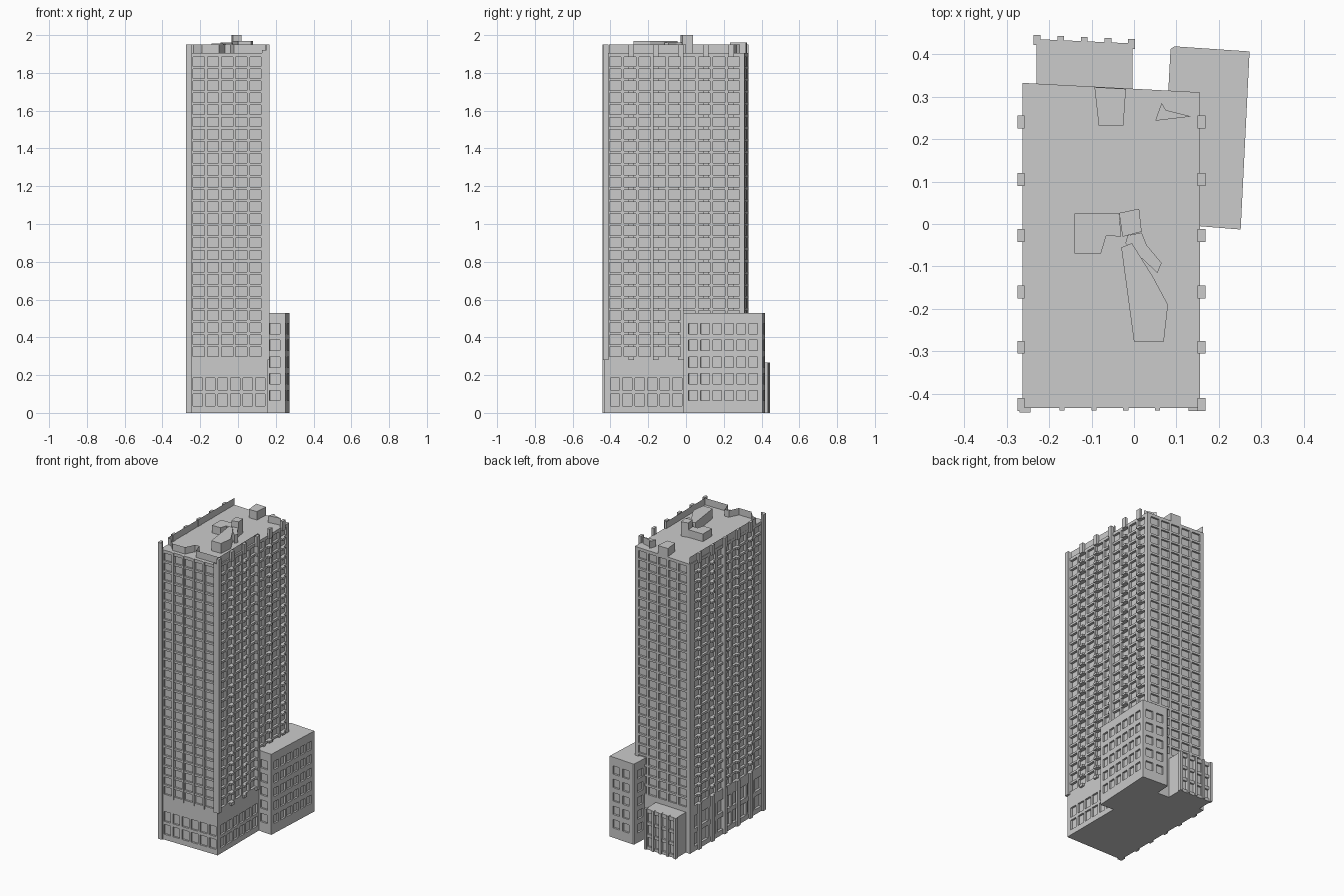
import bpy, bmesh
from mathutils import Vector

if "Cube" in bpy.data.objects:
    bpy.data.objects.remove(bpy.data.objects["Cube"])

ROOF, TOP, BASE = 1.905, 1.95, 0.28


def finish(bm, name, weld=True):
    if weld:
        bmesh.ops.remove_doubles(bm, verts=bm.verts, dist=1e-5)
    me = bpy.data.meshes.new(name)
    bm.to_mesh(me)
    bm.free()
    ob = bpy.data.objects.new(name, me)
    bpy.context.collection.objects.link(ob)
    return ob


def face(bm, pts):
    bm.faces.new([bm.verts.new(p) for p in pts])


def facade(bm, p0, p1, z0, z1, cols=(), w=0.06, rows=(), h=0.05, depth=0.012):
    """Wall from p0 to p1 (outside on the right) with recessed windows.
    cols are distances along the wall, rows are heights of window centres."""
    a, b = Vector((*p0, 0)), Vector((*p1, 0))
    d = (b - a).normalized()
    inward = Vector((-d.y, d.x, 0)) * depth
    us = [0] + [c + s * w / 2 for c in cols for s in (-1, 1)] + [(b - a).length]
    vs = [z0] + [r + s * h / 2 for r in rows for s in (-1, 1)] + [z1]
    for i in range(len(us) - 1):
        for j in range(len(vs) - 1):
            o = [a + d * u + Vector((0, 0, v)) for u, v in
                 ((us[i], vs[j]), (us[i + 1], vs[j]), (us[i + 1], vs[j + 1]), (us[i], vs[j + 1]))]
            if i % 2 and j % 2:
                n = [p + inward for p in o]
                face(bm, n)
                for k in range(4):
                    m = (k + 1) % 4
                    face(bm, (o[k], o[m], n[m], n[k]))
            else:
                face(bm, o)


def cap(bm, pts, z, up=True):
    face(bm, [(x, y, z) for x, y in (pts if up else pts[::-1])])


def add_box(bm, x0, x1, y0, y1, z0, z1):
    prism_into(bm, [(x0, y0), (x1, y0), (x1, y1), (x0, y1)], z0, z1)


def prism_into(bm, pts, z0, z1):
    for p, q in zip(pts, pts[1:] + pts[:1]):
        facade(bm, p, q, z0, z1)
    cap(bm, pts, z1)
    cap(bm, pts, z0, False)


def prism(name, pts, z0, z1):
    bm = bmesh.new()
    prism_into(bm, pts, z0, z1)
    return finish(bm, name)


def spread(first, pitch, n):
    return [first + pitch * i for i in range(n)]


# Tower shaft: 25 floors of recessed windows on all four sides
A, B, C, D = (-0.262, -0.433), (0.155, -0.433), (0.155, 0.31), (-0.262, 0.332)
floors = spread(0.324, 0.064, 25)
side_y = spread(-0.375, 0.0785, 9)
bm = bmesh.new()
facade(bm, A, B, BASE, ROOF, spread(0.055, 0.075, 5), 0.06, floors, 0.05)
facade(bm, B, C, BASE, ROOF, [y - B[1] for y in side_y], 0.062, floors, 0.05, 0.016)
facade(bm, C, D, BASE, ROOF, spread(0.057, 0.076, 5), 0.06, floors, 0.05)
facade(bm, D, A, BASE, ROOF, [D[1] - y for y in side_y[::-1]], 0.062, floors, 0.05, 0.016)
cap(bm, [A, B, C, D], ROOF)
finish(bm, "tower")

# Base storeys
bm = bmesh.new()
base_rows = [0.068, 0.153]
facade(bm, A, B, 0, BASE, spread(0.05, 0.066, 6), 0.05, base_rows, 0.065)
facade(bm, B, (0.155, -0.015), 0, BASE, spread(0.057, 0.066, 6), 0.05, base_rows, 0.065)
facade(bm, (0.155, -0.015), C, 0, BASE)
facade(bm, C, D, 0, BASE)
facade(bm, D, A, 0, BASE, [D[1] - y for y in side_y[::-1]], 0.062, [0.075, 0.19], 0.085, 0.016)
cap(bm, [A, B, C, D], 0, False)
finish(bm, "base")

# Side piers, notched where windows cut through them
bm = bmesh.new()
for x0, x1, left in ((0.15, 0.168, False), (-0.274, -0.258, True)):
    add_box(bm, x0, x1, -0.44, -0.41, 0 if left else BASE, TOP)
    for y in (-0.29, -0.16, -0.027, 0.105, 0.24):
        add_box(bm, x0, x1, y - 0.015, y + 0.015, floors[-1] + 0.025, TOP)
        add_box(bm, x0, x1, y - 0.015, y + 0.015, 0 if left else BASE, floors[0] - 0.025)
        for f in floors[:-1]:
            add_box(bm, x0, x1, y - 0.015, y + 0.015, f + 0.025, f + 0.039)
    add_box(bm, x0, x1, -0.03, -0.012, BASE, TOP)
finish(bm, "side_piers")

# Front piers between window columns
bm = bmesh.new()
add_box(bm, -0.27, -0.243, -0.443, -0.432, 0, TOP)
for x in spread(-0.1695, 0.075, 4):
    add_box(bm, x - 0.006, x + 0.006, -0.439, -0.432, BASE, ROOF)
add_box(bm, 0.128, 0.168, -0.44, -0.432, BASE, ROOF + 0.015)
finish(bm, "front_piers")

# Parapet: thin inner faces, seen only from the roof side
bm = bmesh.new()
line = [(0.155, 0), (0.143, 0), (0.147, -0.408), (-0.02, -0.408), (-0.04, -0.345), (-0.07, -0.345),
        (-0.1, -0.408), (-0.19, -0.408), (-0.235, -0.36), (-0.262, -0.355), (-0.258, 0.332)]
for p, q in zip(line, line[1:]):
    facade(bm, q, p, ROOF, TOP)
    bm.faces.ensure_lookup_table()
bmesh.ops.recalc_face_normals(bm, faces=bm.faces)
mid = Vector((-0.05, 0, ROOF))
for f in bm.faces:
    if f.normal.dot(mid - f.calc_center_median()) < 0:
        f.normal_flip()
finish(bm, "parapet", False)

# Rooftop plant rooms
prism("rear_roof_box", [(-0.083, 0.232), (-0.025, 0.232), (-0.019, 0.318), (-0.093, 0.322)], ROOF, 1.96)
prism("roof_shed", [(-0.14, -0.07), (-0.078, -0.07), (-0.065, -0.027), (-0.03, -0.03),
                    (-0.035, 0.025), (-0.14, 0.025)], ROOF, 1.955)
prism("lift_tower", [(-0.027, -0.03), (0.018, -0.018), (0.012, 0.036), (-0.035, 0.026)], ROOF, 2.0)
prism("roof_link", [(-0.02, -0.045), (0.055, -0.115), (0.065, -0.092), (0.03, -0.05), (0.018, -0.02),
                    (-0.015, -0.027)], ROOF, 1.96)
prism("roof_slab", [(0.0, -0.277), (0.07, -0.277), (0.08, -0.19), (0.045, -0.125), (-0.005, -0.045),
                    (-0.03, -0.055)], ROOF, 1.97)
prism("roof_wedge", [(0.05, 0.243), (0.135, 0.253), (0.075, 0.268), (0.065, 0.285)], ROOF, 1.95)

# Right wing
wing = [(0.14, -0.004), (0.251, -0.013), (0.272, 0.406), (0.095, 0.418), (0.086, 0.412), (0.08, 0.3)]
wing_rows = spread(0.092, 0.0885, 5)
bm = bmesh.new()
facade(bm, wing[0], wing[1], 0, 0.53, [0.055], 0.055, wing_rows, 0.055)
facade(bm, wing[1], wing[2], 0, 0.53, spread(0.05, 0.064, 6), 0.046, wing_rows, 0.055)
facade(bm, wing[2], wing[3], 0, 0.53, [0.05, 0.125], 0.05, wing_rows, 0.055)
facade(bm, wing[3], wing[4], 0, 0.53)
facade(bm, wing[4], wing[5], 0, 0.53, [0.055], 0.05, wing_rows, 0.055)
cap(bm, wing, 0.53)
cap(bm, wing, 0, False)
finish(bm, "right_wing")

# Rear annex with slim piers
annex = [(-0.23, 0.3), (-0.004, 0.3), (-0.004, 0.425), (-0.23, 0.435)]
bm = bmesh.new()
facade(bm, annex[1], annex[2], 0, 0.265)
facade(bm, annex[2], annex[3], 0, 0.265, spread(0.032, 0.054, 4), 0.038, [0.05, 0.13, 0.21], 0.06)
facade(bm, annex[3], annex[0], 0, 0.265)
cap(bm, annex, 0.265)
cap(bm, annex, 0, False)
finish(bm, "rear_annex")
bm = bmesh.new()
for x in spread(-0.228, 0.0555, 5):
    y = 0.4335 - 0.044 * (x + 0.228)
    add_box(bm, x - 0.008, x + 0.008, y - 0.012, y + 0.0115, 0, 0.268)
finish(bm, "annex_piers")
